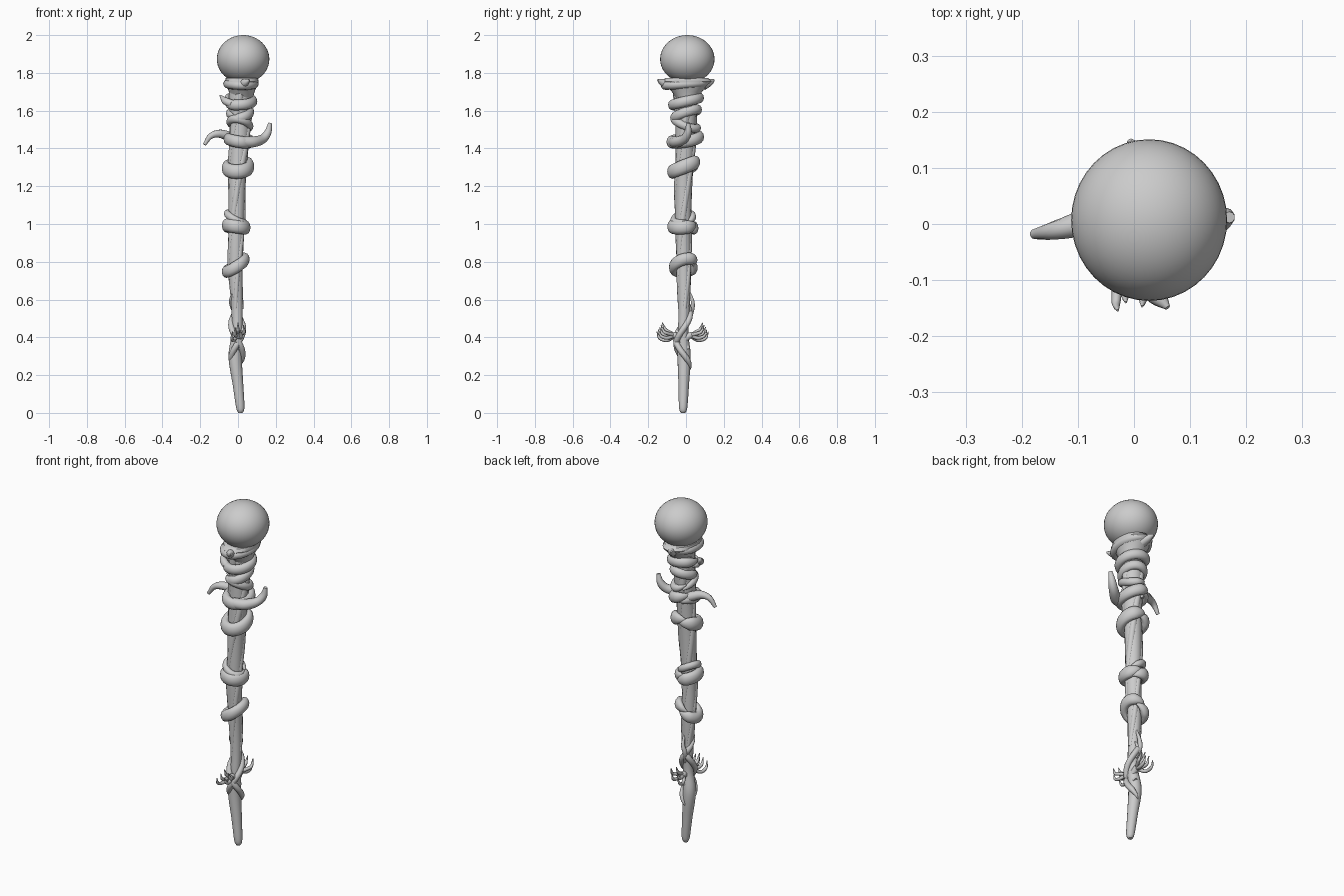
import bpy, bmesh, math
from mathutils import Vector

if "Cube" in bpy.data.objects:
    bpy.data.objects.remove(bpy.data.objects["Cube"])

grey = bpy.data.materials.new("plain_grey")
grey.use_nodes = True
COLOUR = (0.6, 0.6, 0.6, 1)
grey.diffuse_color = COLOUR
grey.node_tree.nodes["Principled BSDF"].inputs["Base Color"].default_value = COLOUR
parts = []


def finish(name, bm):
    bmesh.ops.recalc_face_normals(bm, faces=bm.faces)
    mesh = bpy.data.meshes.new(name)
    bm.to_mesh(mesh)
    bm.free()
    mesh.materials.append(grey)
    obj = bpy.data.objects.new(name, mesh)
    bpy.context.collection.objects.link(obj)
    parts.append(obj)


def sweep(name, pts, outs, wide, high, sides=12):
    """Capped tube with an elliptical section: wide along outs, high across."""
    bm = bmesh.new()
    rings = []
    last = len(pts) - 1
    for i, p in enumerate(pts):
        t = (pts[min(i + 1, last)] - pts[max(i - 1, 0)]).normalized()
        b = t.cross(outs[i]).normalized()
        o = b.cross(t)
        angles = [math.tau * k / sides for k in range(sides)]
        rings.append([bm.verts.new(p + o * math.cos(a) * wide[i] + b * math.sin(a) * high[i])
                      for a in angles])
    for r, s in zip(rings, rings[1:]):
        for k in range(sides):
            m = (k + 1) % sides
            bm.faces.new((r[k], r[m], s[m], s[k]))
    bm.faces.new(rings[0])
    bm.faces.new(rings[-1])
    finish(name, bm)


def spline(ctrl, steps=8):
    """Smooth curve through (x, y, z, radius) points."""
    c = [Vector(v) for v in ctrl]
    c = [c[0] * 2 - c[1]] + c + [c[-1] * 2 - c[-2]]
    out = []
    for a, b, d, e in zip(c, c[1:], c[2:], c[3:]):
        for k in range(steps):
            t = k / steps
            out.append((b * 2 + (d - a) * t + (a * 2 - b * 5 + d * 4 - e) * t**2
                        + (b * 3 - a - d * 3 + e) * t**3) * 0.5)
    return out + [c[-2]]


def tube(name, ctrl, out, sides=10, flat=1.0):
    s = spline(ctrl)
    r = [max(v.w, 0.002) for v in s]
    sweep(name, [v.xyz for v in s], [Vector(out)] * len(s), r, [q * flat for q in r], sides)


# Crooked shaft
SHAFT = [(.012, -.015, 0, .012), (.012, -.015, .03, .022), (0, -.012, .15, .028),
         (-.015, -.01, .3, .035), (-.005, -.015, .42, .028), (-.005, -.01, .55, .03),
         (-.012, -.01, .75, .037), (-.01, -.015, .95, .041), (-.005, -.012, 1.2, .045),
         (.005, -.005, 1.4, .05), (.01, 0, 1.55, .055), (.012, 0, 1.68, .06),
         (.02, 0, 1.8, .06)]
tube("shaft", SHAFT, (1, 0, 0), 16)
core = spline(SHAFT)


def axis(z):
    return min(core, key=lambda v: abs(v.z - z))


# Slowly twisting wood strands that give the shaft its ridges
strand_core = [v for v in core if .55 < v.z < 1.7]
for n in range(3):
    pts, outs = [], []
    for v in strand_core:
        a = math.tau * n / 3 + v.z * 4
        o = Vector((math.cos(a), math.sin(a), 0))
        pts.append(v.xyz + o * v.w * .72)
        outs.append(o)
    size = [v.w * .42 for v in strand_core]
    sweep(f"shaft_strand_{n + 1}", pts, outs, size, size, 8)


def coil(name, z, rise, tilt, lean, start, turns, rx, ry, thick, high, end=.25):
    """Tapering band wound round the shaft; lean is the raised direction."""
    n = max(int(40 * turns), 24)
    c = axis(z)
    pts, outs, wide, tall = [], [], [], []
    for i in range(n + 1):
        t = i / n
        a = math.radians(start) + math.tau * turns * t
        size = max(end, min(1, 2 * math.sin(math.pi * t)) ** .6)
        o = Vector((math.cos(a), math.sin(a), 0))
        lift = z + rise * (t - .5) + tilt * math.cos(a - math.radians(lean))
        pts.append(Vector((c.x + rx * o.x, c.y + ry * o.y, lift)))
        outs.append(o)
        wide.append(thick * size)
        tall.append(high * size)
    sweep(name, pts, outs, wide, tall)


# Bands up the shaft
coil("low_band", .78, .03, .028, 20, 60, 1.15, .05, .056, .024, .032)
coil("middle_band", .985, .03, .012, 180, 40, 1.15, .052, .06, .024, .036)
coil("middle_cross_band", 1.03, .02, .03, 150, 20, 1.0, .048, .05, .018, .02)
coil("upper_band", 1.3, .02, .022, 90, 80, 1.12, .06, .065, .026, .038)
coil("horn_band", 1.445, .03, .015, 150, 100, 1.15, .058, .075, .025, .032)
coil("neck_cross_band", 1.53, .02, .03, 240, 120, 1.05, .052, .062, .02, .022)
coil("neck_band", 1.585, .02, .02, 60, 200, 1.1, .055, .064, .02, .026)
coil("top_band", 1.65, .03, .012, 90, 170, 1.1, .068, .072, .023, .028)
tube("top_band_thorn", [(-.03, -.06, 1.635, .022), (-.065, -.04, 1.65, .02),
                        (-.082, -.02, 1.667, .012), (-.096, -.01, 1.682, .003)], (0, 0, 1))

# Two curved horns
tube("left_horn", [(.02, -.07, 1.435, .03), (.08, -.05, 1.435, .03), (.13, -.01, 1.45, .025),
                   (.158, .01, 1.485, .02), (.17, .012, 1.535, .01)], (0, 1, 0))
tube("right_horn", [(0, .055, 1.445, .02), (-.05, .025, 1.465, .026), (-.1, 0, 1.478, .022),
                    (-.145, -.012, 1.465, .016), (-.178, -.018, 1.42, .009)], (0, 1, 0))

# Flared collar holding the orb
heights = [1.67, 1.70, 1.73, 1.755, 1.772]
sweep("collar_cup", [Vector((.02, .005, z)) for z in heights],
      [Vector((0, 1, 0))] * 5, [.06, .08, .105, .13, .115], [.06, .068, .08, .09, .085], 24)
coil("collar_rim", 1.742, .01, .008, 110, 95, 1.05, .068, .108, .026, .024)
for name, x, s in (("front", .06, -1), ("back", -.008, 1)):
    tube(f"collar_{name}_tip", [(.02, s * .09, 1.735, .028), ((x + .02) / 2, s * .125, 1.75, .02),
                                (x, s * .149, 1.763, .005)], (0, 0, 1))

# Orb
bm = bmesh.new()
bmesh.ops.create_uvsphere(bm, u_segments=40, v_segments=24, radius=1)
for v in bm.verts:
    v.co = Vector((.027 + v.co.x * .139, .007 + v.co.y * .144, 1.873 + v.co.z * .127))
finish("orb", bm)

# Thin vines crossing round the lower shaft
coil("rising_vine", .43, .40, 0, 0, 120, 1.25, .032, .036, .016, .016, .15)
coil("falling_vine", .40, -.34, 0, 0, 60, 1.1, .03, .038, .016, .016, .15)
tube("shaft_sprig", [(0, .01, .48, .01), (-.015, .03, .54, .013), (-.005, .035, .59, .01),
                     (0, .012, .655, .004)], (1, 0, 0))

# Front and back claws with curling fingers
for name, s in (("front", -1), ("back", 1)):
    mid = -.018
    tube(f"{name}_claw_arm", [(0, mid - s * .03, .34, .014), (.005, mid + s * .01, .385, .015),
                              (0, mid + s * .04, .41, .018), (0, mid + s * .07, .405, .012)],
         (1, 0, 0))
    for i in range(5):
        x = -.032 + .016 * i
        rise = .012 * ((i * 2) % 5)
        reach = .136 - rise * .6
        tube(f"{name}_claw_finger_{i + 1}",
             [(0, mid + s * .04, .41, .01), (x * .8, mid + s * .08, .385 + rise, .0095),
              (x, mid + s * (reach - .015), .395 + rise, .008),
              (x * .9, mid + s * reach, .43 + rise, .002)], (1, 0, 0), 8)

# Smooth shading with crisp edges kept
bpy.ops.object.select_all(action="DESELECT")
for obj in parts:
    obj.select_set(True)
bpy.context.view_layer.objects.active = parts[0]
bpy.ops.object.shade_smooth_by_angle(angle=math.radians(50))
